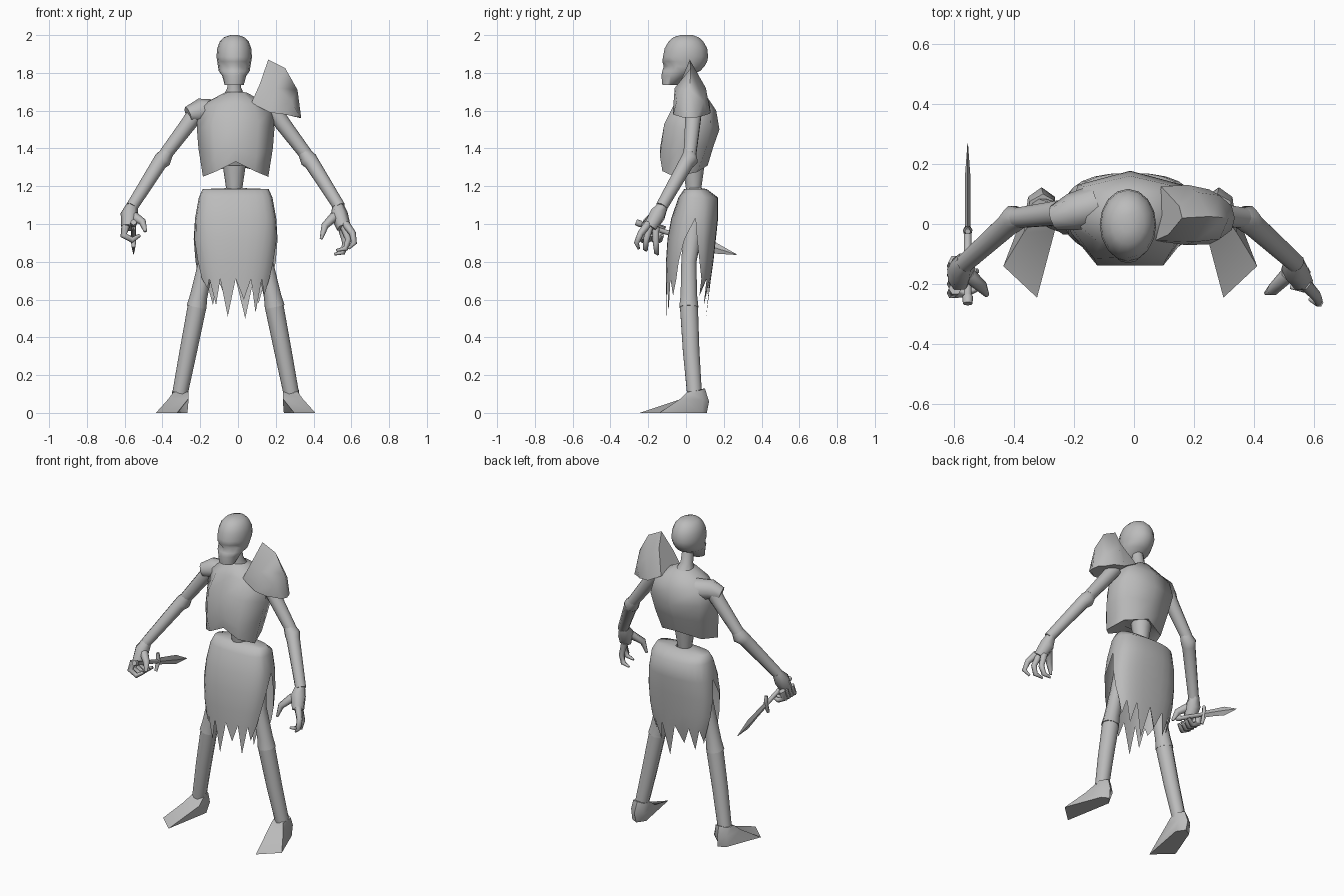
import bpy, bmesh, math
from mathutils import Vector

C = -0.0125  # body symmetry plane
mat = bpy.data.materials.new("bone_grey")
mat.diffuse_color = (0.5, 0.5, 0.5, 1)


def finish(name, bm, angle=70):
    bmesh.ops.remove_doubles(bm, verts=bm.verts, dist=0.0005)
    bmesh.ops.recalc_face_normals(bm, faces=bm.faces)
    me = bpy.data.meshes.new(name)
    bm.to_mesh(me)
    bm.free()
    me.materials.append(mat)
    ob = bpy.data.objects.new(name, me)
    bpy.context.collection.objects.link(ob)
    bpy.ops.object.select_all(action='DESELECT')
    ob.select_set(True)
    bpy.context.view_layer.objects.active = ob
    bpy.ops.object.shade_smooth_by_angle(angle=math.radians(angle))
    return ob


def add_loft(bm, rings, closed=True, caps=True):
    vs = [[bm.verts.new(p) for p in r] for r in rings]
    n = len(vs[0])
    for a, b in zip(vs, vs[1:]):
        for i in range(n if closed else n - 1):
            j = (i + 1) % n
            bm.faces.new((a[i], a[j], b[j], b[i]))
    if caps:
        bm.faces.new(vs[0])
        bm.faces.new(vs[-1])


def loft(name, rings, angle=70):
    bm = bmesh.new()
    add_loft(bm, rings)
    return finish(name, bm, angle)


def tube_rings(pts, radii, sides):
    pts = [Vector(p) for p in pts]
    rings = []
    for i, p in enumerate(pts):
        d = (pts[min(i + 1, len(pts) - 1)] - pts[max(i - 1, 0)]).normalized()
        ref = Vector((0, 1, 0)) if abs(d.y) < 0.85 else Vector((0, 0, 1))
        u = d.cross(ref).normalized()
        v = d.cross(u)
        rings.append([p + radii[i] * (u * math.cos(t) + v * math.sin(t))
                      for t in (2 * math.pi * k / sides for k in range(sides))])
    return rings


def tube(name, pts, radii, sides=10):
    return loft(name, tube_rings(pts, radii, sides))


def mirrored(half):
    # half outline from front centre to back centre, completed on the other side
    return ([(C + x, y, z) for x, y, z in half]
            + [(C - x, y, z) for x, y, z in half[-2:0:-1]])


# Skull: stacked rings (z, half width, front y, back y) with dented eye sockets
skull = []
for z, w, f, b in [(2.0, .02, -.03, .035), (1.988, .055, -.068, .068), (1.965, .077, -.093, .092),
                   (1.93, .09, -.113, .112), (1.885, .094, -.122, .117), (1.86, .09, -.125, .112),
                   (1.835, .086, -.118, .098), (1.81, .082, -.125, .075), (1.785, .064, -.13, .025),
                   (1.735, .05, -.125, -.04)]:
    ring = []
    for k in range(16):
        t = 2 * math.pi * k / 16
        y = (f + b) / 2 - math.cos(t) * (b - f) / 2
        if z == 1.835 and k in (1, 2, 14, 15):
            y += 0.022
        ring.append((-0.02 + w * math.sin(t), y, z))
    skull.append(ring)
loft("skull", skull)
tube("neck", [(-.02, .035, 1.66), (-.02, .02, 1.72), (-.02, 0, 1.83)], [.065, .037, .033])

# Rib cage with a notched lower edge
loft("rib_cage", [mirrored(h) for h in [
    [(0, -.04, 1.33), (.06, -.04, 1.31), (.09, -.01, 1.30), (.07, .04, 1.31), (0, .06, 1.32)],
    [(0, -.13, 1.33), (.10, -.125, 1.28), (.173, -.06, 1.25), (.14, .06, 1.275), (0, .115, 1.31)],
    [(0, -.138, 1.40), (.11, -.138, 1.36), (.197, -.03, 1.40), (.155, .11, 1.41), (0, .145, 1.41)],
    [(0, -.11, 1.54), (.12, -.115, 1.53), (.205, .0, 1.50), (.175, .13, 1.52), (0, .177, 1.50)],
    [(0, -.06, 1.64), (.10, -.065, 1.63), (.20, .02, 1.62), (.15, .125, 1.61), (0, .16, 1.60)],
    [(0, -.03, 1.69), (.035, -.02, 1.70), (.06, .03, 1.695), (.04, .09, 1.69), (0, .10, 1.69)]]])
tube("lower_spine", [(-.02, .04, 1.34), (-.02, .04, 1.27), (-.02, .04, 1.17)], [.065, .055, .04])

# Small shoulder cap on one side, tall shoulder plate on the other
tube("shoulder_cap", [(-.13, .06, 1.59), (-.205, .04, 1.602), (-.265, .02, 1.58)], [.07, .062, .042], 8)
loft("shoulder_plate", [
    [(.07, -.055, 1.64), (.115, -.035, 1.74), (.16, .02, 1.87), (.15, .06, 1.78), (.09, .125, 1.64)],
    [(.17, -.07, 1.59), (.20, -.06, 1.72), (.25, .025, 1.825), (.21, .105, 1.72), (.18, .13, 1.59)],
    [(.25, -.068, 1.58), (.285, -.05, 1.65), (.315, .02, 1.71), (.285, .095, 1.65), (.25, .115, 1.58)],
    [(.29, -.03, 1.57), (.325, -.02, 1.565), (.335, .02, 1.56), (.325, .06, 1.565), (.29, .08, 1.57)]])

# Limbs on both sides
for s, side in ((-1, "right"), (1, "left")):
    def P(x, y, z):
        return (C + s * x, y, z)
    tube(side + "_upper_arm", [P(.20, .04, 1.60), P(.25, .035, 1.53), P(.375, .02, 1.365)],
         [.046, .042, .035])
    tube(side + "_forearm", [P(.355, .02, 1.39), P(.387, .018, 1.34), P(.405, .0, 1.32), P(.55, -.13, 1.09)],
         [.03, .046, .04, .032])
    tube(side + "_thigh", [P(.10, .05, 1.08), P(.155, .015, .80), P(.195, .015, .62), P(.207, .015, .56)],
         [.06, .042, .046, .053])
    tube(side + "_shin", [P(.202, .015, .575), P(.25, .027, .33), P(.295, .045, .10)], [.05, .046, .041])
    loft(side + "_foot", [
        [P(.25, .02, .11), P(.33, .005, .11), P(.335, .075, .12), P(.29, .10, .13), P(.255, .08, .12)],
        [P(.25, -.02, .075), P(.355, -.03, .075), P(.34, .09, .07), P(.295, .122, .06), P(.25, .09, .06)],
        [P(.31, -.245, 0), P(.422, -.14, 0), P(.335, .085, 0), P(.29, .11, 0), P(.255, .06, 0)]], 60)

# Hands: palm plus finger chains
bm = bmesh.new()
for pts, r in [
        ([(.53, -.12, 1.10), (.535, -.15, 1.05), (.56, -.19, .98)], [.03, .047, .038]),
        ([(.51, -.17, 1.04), (.46, -.22, .99), (.44, -.23, .92)], [.026, .02, .008]),
        ([(.57, -.20, 1.00), (.607, -.24, .95), (.615, -.262, .90), (.585, -.25, .87)], [.022, .018, .015, .007]),
        ([(.56, -.19, .99), (.585, -.21, .92), (.57, -.215, .87), (.52, -.21, .86)], [.022, .018, .015, .007]),
        ([(.55, -.16, .98), (.57, -.16, .90), (.555, -.155, .85), (.51, -.15, .84)], [.022, .018, .015, .007])]:
    add_loft(bm, tube_rings(pts, r, 6))
finish("left_hand", bm)

bm = bmesh.new()
fist = [([(-.56, -.12, 1.10), (-.575, -.15, 1.05), (-.58, -.19, .98)], [.03, .047, .038]),
        ([(-.55, -.17, 1.04), (-.505, -.21, 1.01), (-.49, -.235, .96)], [.026, .02, .009])]
for y in (-.125, -.155, -.185, -.215):
    fist.append(([(-.595, y, .99), (-.605, y - .015, .94), (-.56, y - .015, .915), (-.52, y, .94)],
                 [.022, .019, .016, .009]))
for pts, r in fist:
    add_loft(bm, tube_rings(pts, r, 6))
finish("right_hand", bm)

# Dagger
X = -.553
tube("dagger_grip", [(X, -.265, 1.01), (X, -.24, 1.0), (X, -.235, .998), (X, -.02, .93)],
     [.016, .018, .013, .013], 8)
tube("dagger_guard", [(X, -.045, .875), (X, -.02, .93), (X, -.025, .985)], [.01, .016, .01], 6)
blade = []
for y, z, h, t in [(-.02, .93, .022, .009), (.06, .905, .024, .009), (.16, .872, .029, .009), (.268, .838, .002, .001)]:
    blade.append([(X, y, z + h), (X + t, y, z), (X, y, z - h), (X - t, y, z)])
loft("dagger_blade", blade, 25)

# Ragged skirt: front and back panels joined at the hips, open slits below
# rows: z, half width, front y, back y, front reach, back reach in degrees
bm = bmesh.new()
rows = [(1.19, .04, .02, .08, 90, 90), (1.185, .175, -.01, .11, 90, 90), (1.14, .195, -.04, .17, 90, 90),
        (1.03, .215, -.078, .17, 90, 90), (.92, .222, -.098, .158, 78, 88), (.80, .214, -.106, .145, 67, 82),
        (.71, .20, -.106, .132, 61, 74)]
tips = {-1: [.66, .57, .51, .60, .53, .62], 1: [.62, .57, .60, .50, .58, .63]}
N = 12
for d in (-1, 1):  # front, back
    def at(z, w, f, b, ef, eb, i):
        t = math.radians(ef if d < 0 else eb) * (2 * i / N - 1)
        x = w * math.copysign(abs(math.sin(t)) ** 0.85, t)
        depth = .05 - f if d < 0 else b - .05
        power = 0.6 if d < 0 else 0.75
        return (C + x, .05 + d * depth * math.cos(t) ** power if abs(t) < 1.57 else .05, z)
    add_loft(bm, [[at(*r, i) for i in range(N + 1)] for r in rows], False, False)
    for k, zt in enumerate(tips[d]):
        a, m, b = (at(*rows[-1], 2 * k + j) for j in (0, 1, 2))
        tip = (m[0] * .93, m[1] - (.025 if d > 0 else 0), zt)
        q = [bm.verts.new(p) for p in (a, m, b, tip)]
        bm.faces.new((q[0], q[1], q[3]))
        bm.faces.new((q[1], q[2], q[3]))
finish("ragged_skirt", bm, 75)
